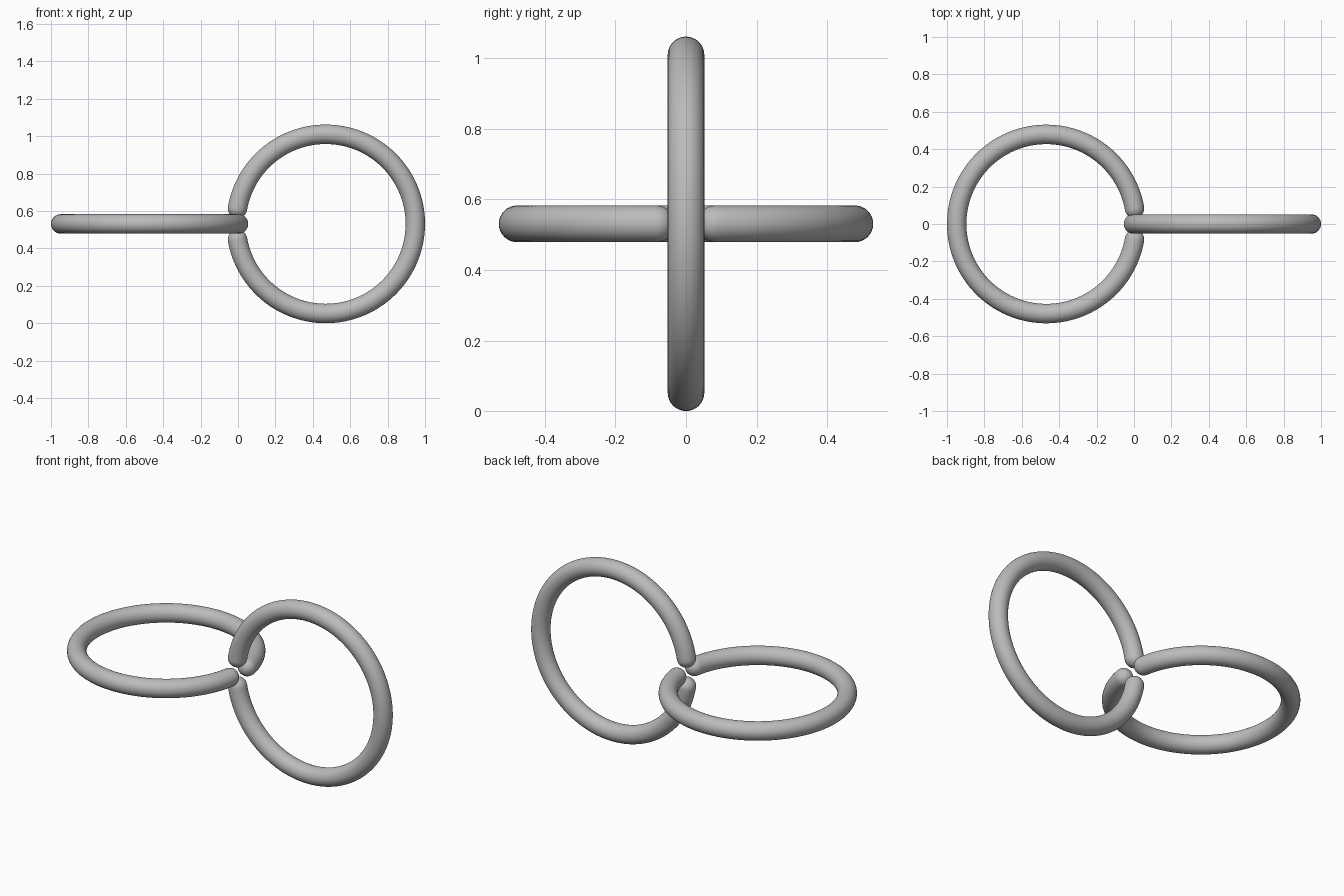
import bpy, bmesh
from math import sin, cos, pi, radians
from mathutils import Matrix, Vector

cube = bpy.data.objects.get("Cube")
if cube:
    bpy.data.objects.remove(cube, do_unlink=True)

MAJOR, MINOR = 0.479, 0.052     # ring radius and wire radius
OFFSET, HEIGHT = 0.469, 0.531   # ring centre
HALF_GAP = radians(10)
STEPS, SIDES, CAP = 128, 32, 8

steel = bpy.data.materials.new("light grey metal")
steel.use_nodes = True
GREY = (0.5, 0.5, 0.5, 1)
steel.diffuse_color = GREY
steel.node_tree.nodes["Principled BSDF"].inputs["Base Color"].default_value = GREY


def stations():
    """Centre, outward direction and wire radius along the open ring."""
    def frame(a):
        out = Vector((cos(a), sin(a), 0))
        return out, Vector((-sin(a), cos(a), 0))
    start, end = HALF_GAP, 2 * pi - HALF_GAP
    out, along = frame(start)
    for i in range(1, CAP):
        t = pi / 2 * i / CAP
        yield out * MAJOR - along * MINOR * cos(t), out, MINOR * sin(t)
    for i in range(STEPS + 1):
        out, along = frame(start + (end - start) * i / STEPS)
        yield out * MAJOR, out, MINOR
    for i in range(1, CAP):
        t = pi / 2 * i / CAP
        yield out * MAJOR + along * MINOR * sin(t), out, MINOR * cos(t)


def open_ring(name, matrix):
    bm = bmesh.new()
    up = Vector((0, 0, 1))
    loops = []
    for centre, out, r in stations():
        loops.append([bm.verts.new(centre + r * (out * cos(2 * pi * k / SIDES)
                                                 + up * sin(2 * pi * k / SIDES)))
                      for k in range(SIDES)])
    for a, b in zip(loops, loops[1:]):
        for k in range(SIDES):
            n = (k + 1) % SIDES
            bm.faces.new((a[k], a[n], b[n], b[k]))
    # Rounded tips close with a fan
    for loop, angle, sign in ((loops[0], HALF_GAP, -1), (loops[-1], -HALF_GAP, 1)):
        tip = bm.verts.new(Vector((cos(angle), sin(angle), 0)) * MAJOR
                           + Vector((-sin(angle), cos(angle), 0)) * MINOR * sign)
        for k in range(SIDES):
            bm.faces.new((loop[k], loop[(k + 1) % SIDES], tip))
    bmesh.ops.recalc_face_normals(bm, faces=bm.faces)
    for f in bm.faces:
        f.smooth = True
    mesh = bpy.data.meshes.new(name)
    bm.to_mesh(mesh)
    bm.free()
    mesh.materials.append(steel)
    obj = bpy.data.objects.new(name, mesh)
    obj.matrix_world = matrix
    bpy.context.collection.objects.link(obj)


# Flat ring opens to the left, upright ring opens to the right
open_ring("flat_ring", Matrix.Translation((-OFFSET, 0, HEIGHT)))
open_ring("upright_ring", Matrix.Translation((OFFSET, 0, HEIGHT))
          @ Matrix.Rotation(pi / 2, 4, 'X') @ Matrix.Rotation(pi, 4, 'Z'))
